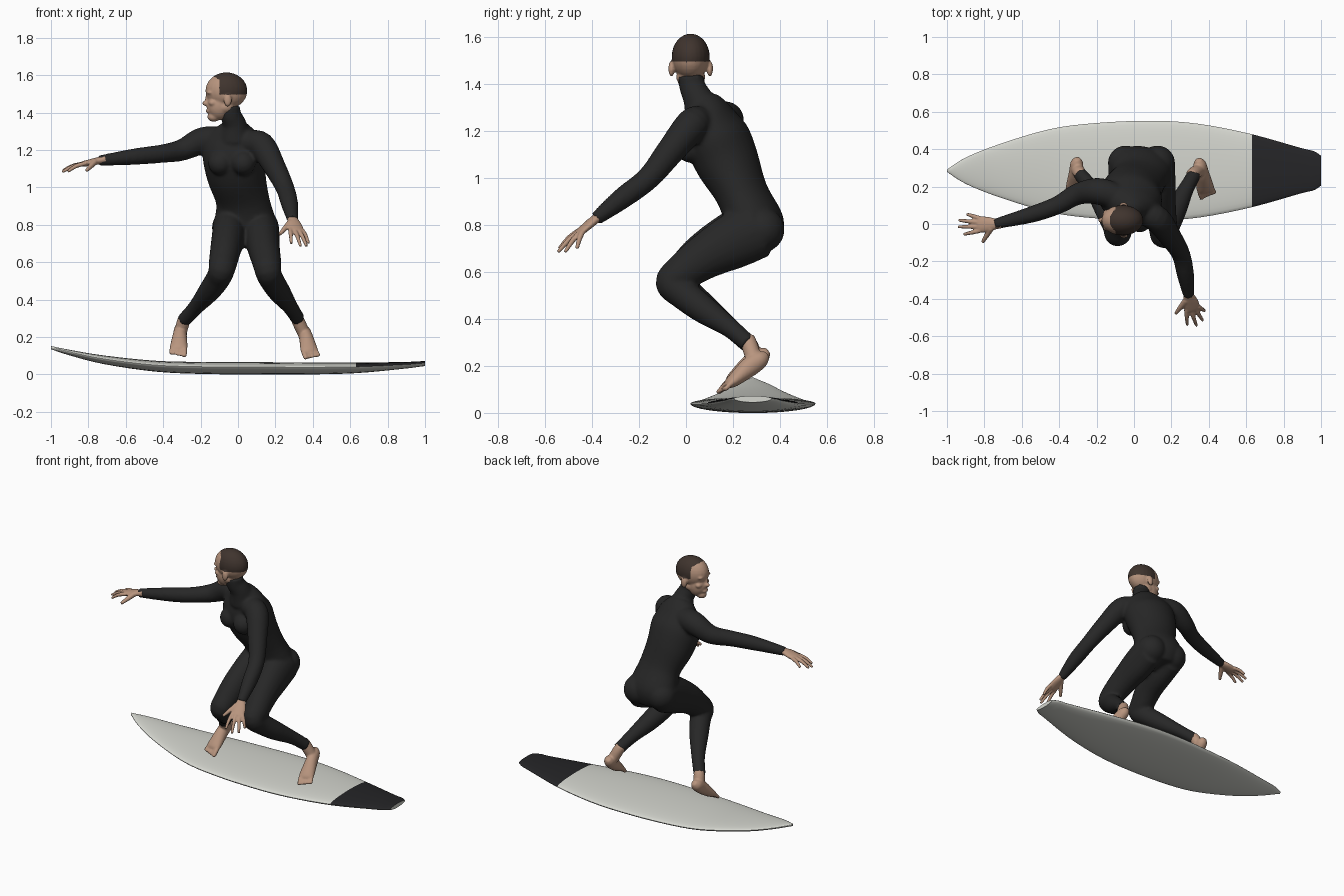
import bpy, bmesh, math
from mathutils import Vector, Matrix

if "Cube" in bpy.data.objects:
    bpy.data.objects.remove(bpy.data.objects["Cube"])


def material(name, color):
    m = bpy.data.materials.new(name)
    m.diffuse_color = (*color, 1)
    m.use_nodes = True
    m.node_tree.nodes["Principled BSDF"].inputs["Base Color"].default_value = m.diffuse_color
    return m


SUIT = material("wetsuit black", (0.02, 0.02, 0.02))
SKIN = material("skin", (0.48, 0.30, 0.21))
HAIR = material("dark brown hair", (0.05, 0.034, 0.027))
WHITE = material("board white", (0.66, 0.67, 0.62))
PAD = material("pad black", (0.018, 0.018, 0.02))


def spline(rows, steps):
    """Catmull-Rom interpolation through rows of numbers."""
    out = []
    for i in range(len(rows) - 1):
        p = [rows[max(i - 1, 0)], rows[i], rows[i + 1], rows[min(i + 2, len(rows) - 1)]]
        for s in range(steps):
            t = s / steps
            out.append([0.5 * (2 * b + (c - a) * t + (2 * a - 5 * b + 4 * c - d) * t * t
                               + (3 * b - a - 3 * c + d) * t ** 3) for a, b, c, d in zip(*p)])
    return out + [list(rows[-1])]


def skin_rings(bm, rings):
    loops = [[bm.verts.new(p) for p in r] for r in rings]
    n = len(loops[0])
    for a, b in zip(loops, loops[1:]):
        for i in range(n):
            bm.faces.new((a[i], a[(i + 1) % n], b[(i + 1) % n], b[i]))
    bm.faces.new(loops[0])
    bm.faces.new(loops[-1])


def loft(bm, rows, side=(1, 0, 0), steps=5, n=20):
    """Elliptic tube; each row is x, y, z, side radius, other radius."""
    rows = [list(r) if len(r) == 5 else [*r, r[3]] for r in rows]
    rows = spline(rows, steps)
    rings = []
    for i, r in enumerate(rows):
        tan = (Vector(rows[min(i + 1, len(rows) - 1)][:3]) - Vector(rows[max(i - 1, 0)][:3])).normalized()
        u = Vector(side)
        u = (u - tan * u.dot(tan)).normalized()
        v = tan.cross(u)
        rings.append([Vector(r[:3]) + u * r[3] * math.cos(k * math.tau / n)
                      + v * r[4] * math.sin(k * math.tau / n) for k in range(n)])
    skin_rings(bm, rings)


def ball(bm, center, radii):
    m = Matrix.Translation(center) @ Matrix.Diagonal((*radii, 1))
    bmesh.ops.create_uvsphere(bm, u_segments=24, v_segments=16, radius=1, matrix=m)


def finish(name, bm, mats, voxel=0, relax=4, angle=180):
    """Make the object; fuse its overlapping volumes into one skin if asked."""
    bmesh.ops.recalc_face_normals(bm, faces=bm.faces)
    me = bpy.data.meshes.new(name)
    bm.to_mesh(me)
    bm.free()
    ob = bpy.data.objects.new(name, me)
    bpy.context.collection.objects.link(ob)
    if voxel:
        r = ob.modifiers.new("fuse", 'REMESH')
        r.mode = 'VOXEL'
        r.voxel_size = voxel
        s = ob.modifiers.new("relax", 'SMOOTH')
        s.iterations = relax
        s.factor = 0.5
        dg = bpy.context.evaluated_depsgraph_get()
        me = bpy.data.meshes.new_from_object(ob.evaluated_get(dg))
        ob.modifiers.clear()
        ob.data = me
    me.materials.clear()
    for m in mats:
        me.materials.append(m)
    for p in me.polygons:
        p.use_smooth = True
    if angle < 180:
        me.set_sharp_from_angle(angle=math.radians(angle))
    return ob


# Surfboard: stations of x, half width, bottom z, top z
stations = [(-1, .006, .135, .152), (-.9, .07, .102, .132), (-.72, .142, .056, .102),
            (-.45, .222, .016, .074), (-.2, .255, .003, .067), (.1, .267, 0, .066),
            (.35, .25, 0, .064), (.63, .195, .007, .063), (.89, .122, .031, .067),
            (.96, .105, .04, .07), (1, .08, .045, .072)]
bm = bmesh.new()
rings, N = [], 32
for x, w, b, t in spline(stations, 4):
    rail = b + 0.6 * (t - b)
    ring = []
    for k in range(N):
        c, s = math.cos(k * math.tau / N), math.sin(k * math.tau / N)
        ring.append((x, .285 + w * c, rail + s * ((t - rail) if s > 0 else (rail - b))))
    rings.append(ring)
skin_rings(bm, rings)
board = finish("surfboard", bm, [WHITE, PAD], angle=50)
# Tail pad covers the deck side behind x = 0.63
for p in board.data.polygons:
    if p.center.x > .63 and p.normal.z > .25:
        p.material_index = 1

# Wetsuit: torso, neck, limbs fused together
bm = bmesh.new()
loft(bm, [(.04, .32, .70, .09, .07), (.04, .30, .79, .165, .12), (.025, .24, .93, .145, .11),
          (-.01, .175, 1.07, .16, .135), (-.02, .13, 1.18, .17, .135),
          (-.018, .10, 1.27, .14, .095), (-.018, .07, 1.33, .075, .065)], (.97, -.22, 0), n=32)
loft(bm, [(-.015, .08, 1.27, .09), (-.02, .05, 1.34, .064), (-.04, .027, 1.39, .056),
          (-.045, .022, 1.435, .056)])
for x, y, z, r in [(-.045, .325, .785, .095), (.125, .325, .78, .095),
                   (-.095, .055, 1.13, .065), (.03, .02, 1.13, .065)]:
    ball(bm, (x, y, z), (r, r, r))
# rear arm and leading arm
loft(bm, [(.05, .06, 1.24, .065), (.125, .025, 1.225, .072), (.195, -.07, 1.11, .060),
          (.25, -.16, 1.0, .050), (.275, -.27, .915, .046), (.292, -.385, .825, .029)])
loft(bm, [(-.08, .14, 1.255, .07), (-.19, .175, 1.25, .072), (-.3, .16, 1.20, .058),
          (-.41, .1, 1.18, .049), (-.55, .05, 1.165, .044), (-.745, 0, 1.143, .028)], (0, 1, 0))
# legs: hip, thigh, knee, calf, hem
loft(bm, [(.13, .31, .78, .09, .12), (.13, .2, .73, .093, .118), (.14, .08, .665, .085, .097),
          (.155, -.02, .595, .077, .08), (.16, -.063, .552, .07, .068), (.18, -.01, .505, .066),
          (.222, .075, .44, .06), (.28, .19, .36, .042), (.322, .265, .295, .038)])
loft(bm, [(-.045, .31, .79, .09, .12), (-.05, .2, .74, .09, .118), (-.065, .08, .675, .083, .097),
          (-.08, -.01, .60, .076, .08), (-.088, -.053, .557, .07, .068), (-.105, -.005, .515, .066),
          (-.15, .075, .45, .06), (-.225, .19, .36, .042), (-.29, .268, .29, .038)])
finish("wetsuit", bm, [SUIT], voxel=.01, relax=5)


def hand(name, wrist, mid, side, tips, thumb):
    bm = bmesh.new()
    w, m, s = Vector(wrist), Vector(mid), Vector(side).normalized()
    loft(bm, [(*(w - (m - w) * .3), .025, .022), (*w, .028, .02), (*w.lerp(m, .5), .041, .018),
              (*m, .043, .015), (*(m + (m - w) * .08), .036, .01)], s, n=16)
    for i, t in enumerate(tips):
        k = w.lerp(m, .93) + s * (i - 1.5) * .022
        t = Vector(t)
        arch = k.lerp(t, .5) + Vector((0, 0, .008))
        loft(bm, [(*k, .0125), (*arch, .0115), (*t, .008)], s, n=10)
    root, t = w.lerp(m, .3) - s * .02, Vector(thumb)
    loft(bm, [(*root, .018), (*root.lerp(t, .55), .014), (*t, .009)], s + Vector((0, 0, .3)), n=10)
    finish(name, bm, [SKIN], voxel=.005, relax=2)


hand("leading_hand", (-.735, 0, 1.145), (-.83, -.003, 1.125), (0, 1, 0),
     [(-.91, -.055, 1.085), (-.94, -.015, 1.083), (-.937, .02, 1.09), (-.895, .053, 1.095)],
     (-.81, -.098, 1.09))
hand("rear_hand", (.292, -.38, .83), (.313, -.455, .768), (.95, .25, -.05),
     [(.285, -.54, .70), (.335, -.545, .685), (.367, -.515, .685), (.378, -.465, .70)],
     (.222, -.48, .748))


def foot(name, ankle, heel, ball_at, toe, side, big):
    """Foot on tiptoe; big is the side sign of the big toe."""
    bm = bmesh.new()
    a, h, b, t, s = (Vector(v) for v in (ankle, heel, ball_at, toe, side))
    s.normalize()
    up = Vector((0, .02, .025))
    loft(bm, [(*h, .015), (*h.lerp(b, .15), .034, .036), (*(h.lerp(b, .5) + up * .4), .037, .042),
              (*h.lerp(b, .85), .046, .030), (*b, .047, .022), (*b.lerp(t, .3), .042, .013)], s, n=20)
    loft(bm, [(*(a + (a - h.lerp(b, .3)) * .5), .031), (*a, .035), (*h.lerp(b, .32), .034)], s, n=16)
    for i in range(5):
        o = s * big * (.035 - .0185 * i)
        r = .014 if i == 0 else .0105
        loft(bm, [(*(b + o * .95), r), (*(b.lerp(t, .6) + o), r),
                  (*(b.lerp(t, 1.1 - .1 * i) + o * 1.05), r * .7)], s, n=10)
    finish(name, bm, [SKIN], voxel=.006, relax=2)


foot("rear_foot", (.322, .272, .285), (.345, .345, .25), (.383, .185, .125), (.398, .145, .088),
     (1, .2, 0), -1)
foot("front_foot", (-.292, .275, .282), (-.303, .35, .265), (-.318, .19, .14), (-.322, .15, .1),
     (1, -.05, 0), 1)

# Head looking along -x: skull, face, jaw, nose, lips, brows, ears
bm = bmesh.new()
for c, r in [((-.062, .02, 1.517), (.112, .081, .098)), ((-.1, .02, 1.44), (.068, .06, .08)),
             ((-.13, .02, 1.378), (.034, .032, .027)), ((-.07, .02, 1.43), (.06, .062, .045)),
             ((-.172, .02, 1.45), (.02, .015, .014)), ((-.161, .02, 1.472), (.015, .01, .03)),
             ((-.157, .02, 1.408), (.016, .025, .011))]:
    ball(bm, c, r)
for sgn in (-1, 1):
    ball(bm, (-.148, .02 + sgn * .032, 1.507), (.02, .026, .01))
    ball(bm, (-.135, .02 + sgn * .038, 1.452), (.022, .022, .018))
    ball(bm, (-.055, .02 + sgn * .082, 1.466), (.021, .013, .034))
head = finish("head", bm, [SKIN, HAIR], voxel=.006, relax=3)
# Hair: crown and back of the skull
for p in head.data.polygons:
    x, y, z = p.center
    if z > 1.495 and x > -.1 - 1.5 * max(0, z - 1.575):
        p.material_index = 1
